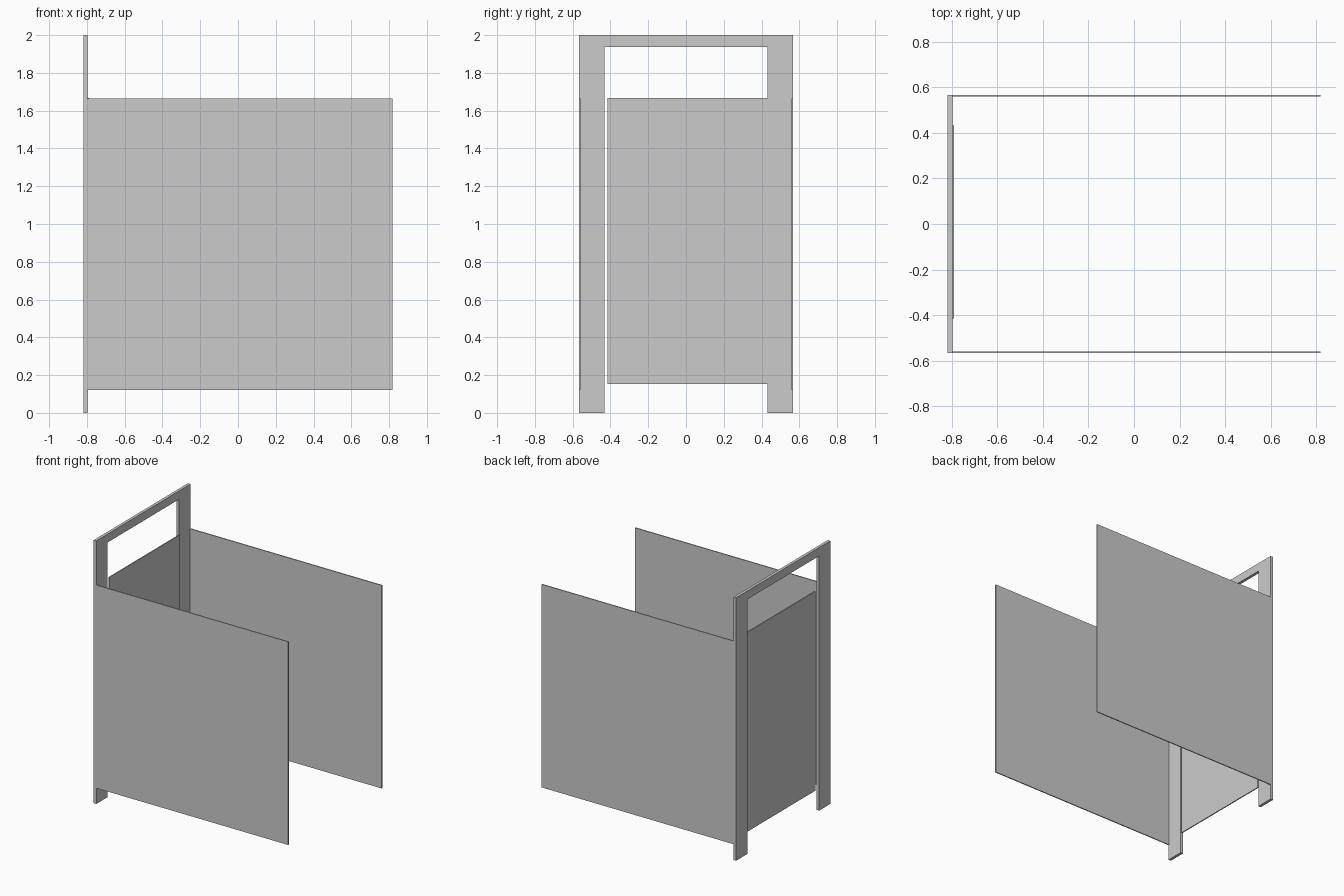
import bpy, bmesh

if "Cube" in bpy.data.objects:
    bpy.data.objects.remove(bpy.data.objects["Cube"])


def box(name, lo, hi):
    """Axis-aligned box between two corners."""
    bm = bmesh.new()
    bmesh.ops.create_cube(bm, size=1)
    for v in bm.verts:
        v.co = [hi[i] if v.co[i] > 0 else lo[i] for i in range(3)]
    return finish(name, bm)


def finish(name, bm):
    bmesh.ops.recalc_face_normals(bm, faces=bm.faces)
    mesh = bpy.data.meshes.new(name)
    bm.to_mesh(mesh)
    bm.free()
    ob = bpy.data.objects.new(name, mesh)
    bpy.context.collection.objects.link(ob)
    return ob


BACK, FRAME_FRONT, FRONT = -0.818, -0.796, 0.818
HALF_W, OPENING, BAR_Z = 0.566, 0.431, 1.936

# Door frame: one inverted-U profile pushed forward
profile = [(-HALF_W, 0), (-HALF_W, 2), (HALF_W, 2), (HALF_W, 0),
           (OPENING, 0), (OPENING, BAR_Z), (-OPENING, BAR_Z), (-OPENING, 0)]
bm = bmesh.new()
face = bm.faces.new([bm.verts.new((BACK, y, z)) for y, z in profile])
ext = bmesh.ops.extrude_face_region(bm, geom=[face], use_keep_orig=True)
moved = [g for g in ext["geom"] if isinstance(g, bmesh.types.BMVert)]
bmesh.ops.translate(bm, verts=moved, vec=(FRAME_FRONT - BACK, 0, 0))
finish("door_frame", bm)

# Door leaf, set slightly to one side with a narrow gap
box("door", (-0.797, -0.415, 0.152), (-0.789, 0.431, 1.668))

# Side partitions, flush with the outer frame edges
for name, s in (("left_partition", -1), ("right_partition", 1)):
    ys = sorted((s * 0.558, s * HALF_W))
    box(name, (FRAME_FRONT, ys[0], 0.12), (FRONT, ys[1], 1.664))
